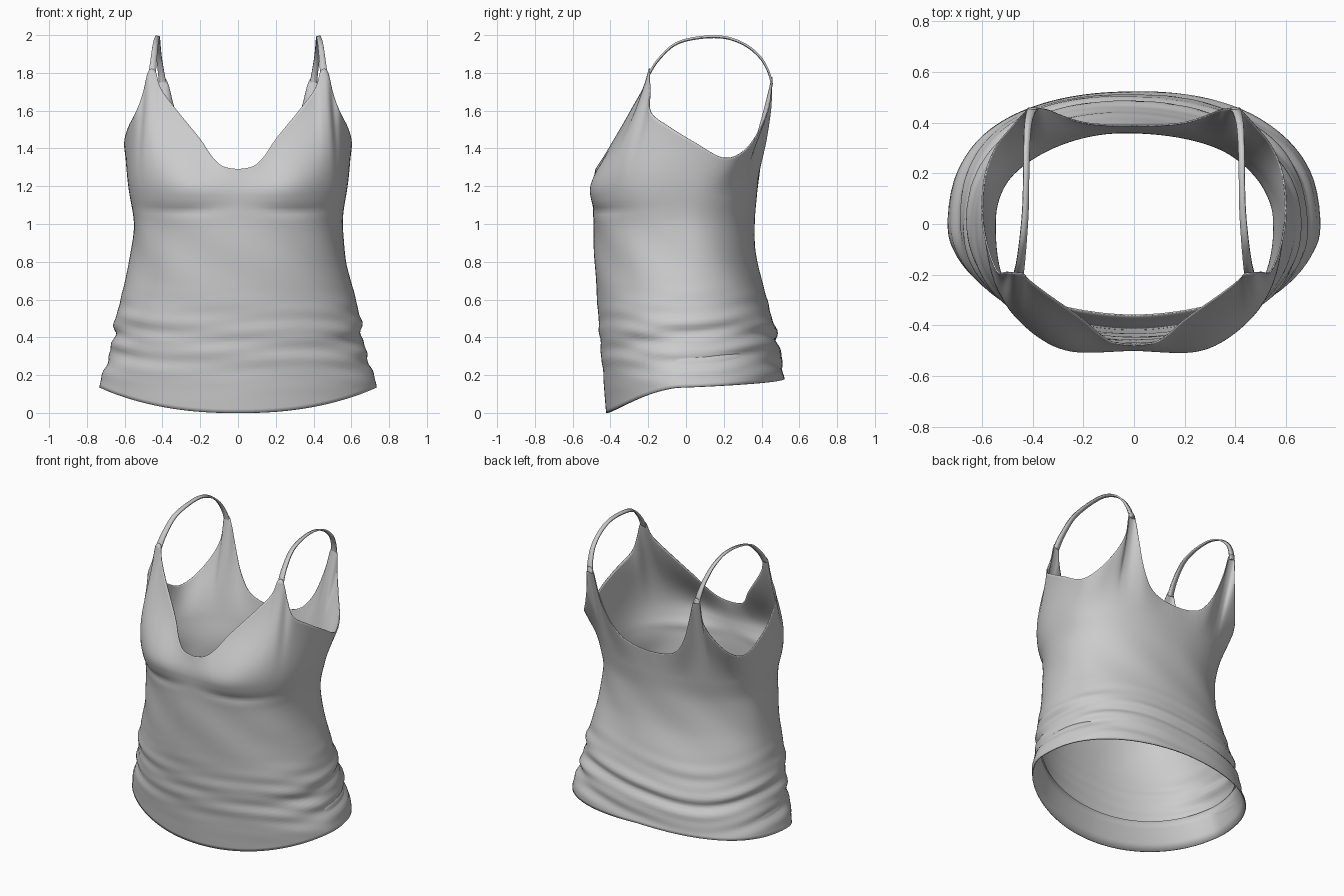
import bpy, math
from mathutils import Vector

if "Cube" in bpy.data.objects:
    bpy.data.objects.remove(bpy.data.objects["Cube"])

# Body cross-sections: height, half width, front depth, back depth, front and back roundness
RINGS = [(0, .74, .42, .50, 1.85, 2.35), (.12, .735, .43, .515, 1.9, 2.35), (.2, .715, .435, .515, 2, 2.35),
         (.35, .665, .45, .49, 2.1, 2.3), (.5, .645, .46, .455, 2.2, 2.2), (.62, .615, .47, .42, 2.2, 2.15),
         (.8, .572, .48, .375, 2.3, 2.1), (1.0, .55, .487, .36, 2.4, 2.15), (1.15, .57, .495, .372, 2.5, 2.3)]

# Upper edge, front centre to back centre: angle, x, y, z
EDGE = [(0, 0, -.475, 1.29), (9, .08, -.46, 1.305), (16, .14, -.42, 1.36), (23, .2, -.37, 1.45),
        (34, .33, -.285, 1.61), (41, .41, -.225, 1.72), (47, .437, -.197, 1.81),
        (53, .473, -.193, 1.81), (59, .50, -.19, 1.70), (66, .54, -.185, 1.59),
        (78, .58, -.08, 1.51), (92, .60, .05, 1.43), (110, .585, .2, 1.35),
        (122, .54, .31, 1.39), (132, .475, .39, 1.5), (139, .432, .44, 1.62),
        (144, .419, .455, 1.76), (148, .378, .455, 1.76), (153, .34, .45, 1.62),
        (158, .28, .425, 1.45), (164, .2, .40, 1.34), (172, .1, .39, 1.30), (180, 0, .39, 1.29)]

STRAP = [(.455, -.197, 1.79), (.447, -.15, 1.865), (.437, -.06, 1.95), (.428, .06, 1.985),
         (.425, .2, 1.988), (.423, .31, 1.95), (.418, .39, 1.885), (.408, .435, 1.81),
         (.398, .455, 1.74)]


def spline(pts, per):
    """Catmull-Rom resampling of a list of tuples."""
    p = [Vector(q) for q in pts]
    out = []
    for i in range(len(p) - 1):
        a, b, c, d = p[max(i - 1, 0)], p[i], p[i + 1], p[min(i + 2, len(p) - 1)]
        for k in range(per):
            t = k / per
            out.append(b + (c - a) * (t / 2) + (2 * a - 5 * b + 4 * c - d) * (t * t / 2)
                       + (3 * b - a - 3 * c + d) * (t ** 3 / 2))
    return out + [p[-1]]


PROFILE = spline(RINGS, 8)


def ring_point(phi, z):
    """Point of the torso at an angle (0 = front) and height."""
    for r0, r1 in zip(PROFILE, PROFILE[1:]):
        if z <= r1[0]:
            break
    r = r0.lerp(r1, (z - r0[0]) / (r1[0] - r0[0]))
    s, c = math.sin(phi), math.cos(phi)
    t = min(max(.5 + c * 2, 0), 1)
    e = 2 / (r[4] * t + r[5] * (1 - t))
    depth = r[2] if c > 0 else r[3]
    return Vector((r[1] * max(s, 0) ** e, -math.copysign(abs(c) ** e * depth, c), z))


def hem(phi):
    side = math.sin(min(phi, math.pi / 2)) ** 2.5
    return .135 * side + .045 * max(0, phi / math.pi * 2 - 1)


def bump(v, c, w):
    return math.exp(-((v - c) / w) ** 2)


def relief(p, phi, sign):
    """Bust, under-bust crease and gathered folds."""
    p = p.copy()
    if p.y < 0:
        p.y -= .035 * bump(p.x, .28, .17) * bump(p.z, 1.22, .13 if p.z < 1.22 else .2)
        p.y += .012 * bump(p.x, .3, .2) * bump(p.z, 1.07 + .25 * (p.x - .3) ** 2, .025)
    a = phi * sign
    amp = .003 + .006 * (1 - math.cos(phi)) / 2 + .003 * math.sin(phi) ** 2
    wave = (math.sin(44 * p.z + 1.8 * math.sin(2 * a + .5))
            + .6 * math.sin(75 * p.z - 2.6 * math.sin(3 * a) + 1))
    d = amp * wave * bump(p.z, .37, .17)
    d += .003 * math.sin(16 * p.z + 7 * a) * bump(p.z, .85, .25)
    n = Vector((p.x, p.y, 0)).normalized()
    return p + n * d


def add_mesh(name, verts, faces, thick):
    me = bpy.data.meshes.new(name)
    me.from_pydata(verts, [], faces)
    ob = bpy.data.objects.new(name, me)
    bpy.context.collection.objects.link(ob)
    for f in me.polygons:
        f.use_smooth = True
    m = ob.modifiers.new("cloth_thickness", 'SOLIDIFY')
    m.thickness, m.offset = thick, 0
    return ob


def add_tube(name, columns):
    """Closed loop of vertical point columns joined with quads."""
    n, m = len(columns), len(columns[0])
    faces = [(i * m + j, (i + 1) % n * m + j, (i + 1) % n * m + j + 1, i * m + j + 1)
             for i in range(n) for j in range(m - 1)]
    add_mesh(name, [v for c in columns for v in c], faces, .006)


# Top body: torso rings flow smoothly into the shaped neckline and armholes
edge = spline(EDGE, 4)
N, LOW, UP = len(edge) - 1, 56, 24
Z1 = 1.15
body, facing = [], []
for i in range(2 * N):
    k, sign = (i, 1) if i <= N else (2 * N - i, -1)
    phi = math.radians(min(max(edge[k][0], 0), 180))
    top = Vector(edge[k][1:])
    h = hem(phi)
    col = [ring_point(phi, h + (Z1 - h) * j / LOW) for j in range(LOW + 1)]
    base = col[-1]
    rise = top.z - Z1
    t0 = (base - col[-3]) / (base.z - col[-3].z) * rise
    t1 = (top - base) * 1.1
    for j in range(1, UP + 1):
        t = j / UP
        col.append(base * (2 * t**3 - 3 * t**2 + 1) + t0 * (t**3 - 2 * t**2 + t)
                   + top * (3 * t**2 - 2 * t**3) + t1 * (t**3 - t**2))
    col = [relief(p, phi, sign) for p in col]
    body.append([(q.x * sign, q.y, q.z) for q in col])
    # turned-in hem facing, leaning inwards
    inward = -Vector((col[0].x, col[0].y, 0)).normalized()
    band = [col[0] + inward * .06 * t ** .8 + Vector((0, 0, .18 * t)) for t in (1, .75, .5, .25, 0)]
    facing.append([(q.x * sign, q.y, q.z) for q in band])
add_tube("camisole_body", body)
add_tube("hem_facing", facing)

# Shoulder straps: narrow ribbons tapering from the peaks, mirrored
path = spline(STRAP, 8)
for side, name in ((1, "strap_right"), (-1, "strap_left")):
    verts, faces = [], []
    for i, p in enumerate(path):
        w = .011 + .009 * abs(2 * i / (len(path) - 1) - 1) ** 1.6
        verts += [(side * (p.x - w), p.y, p.z - .003), (side * (p.x + w), p.y, p.z + .003)]
    for i in range(len(path) - 1):
        f = (2 * i, 2 * i + 1, 2 * i + 3, 2 * i + 2)
        faces.append(f if side > 0 else f[::-1])
    add_mesh(name, verts, faces, .01)
